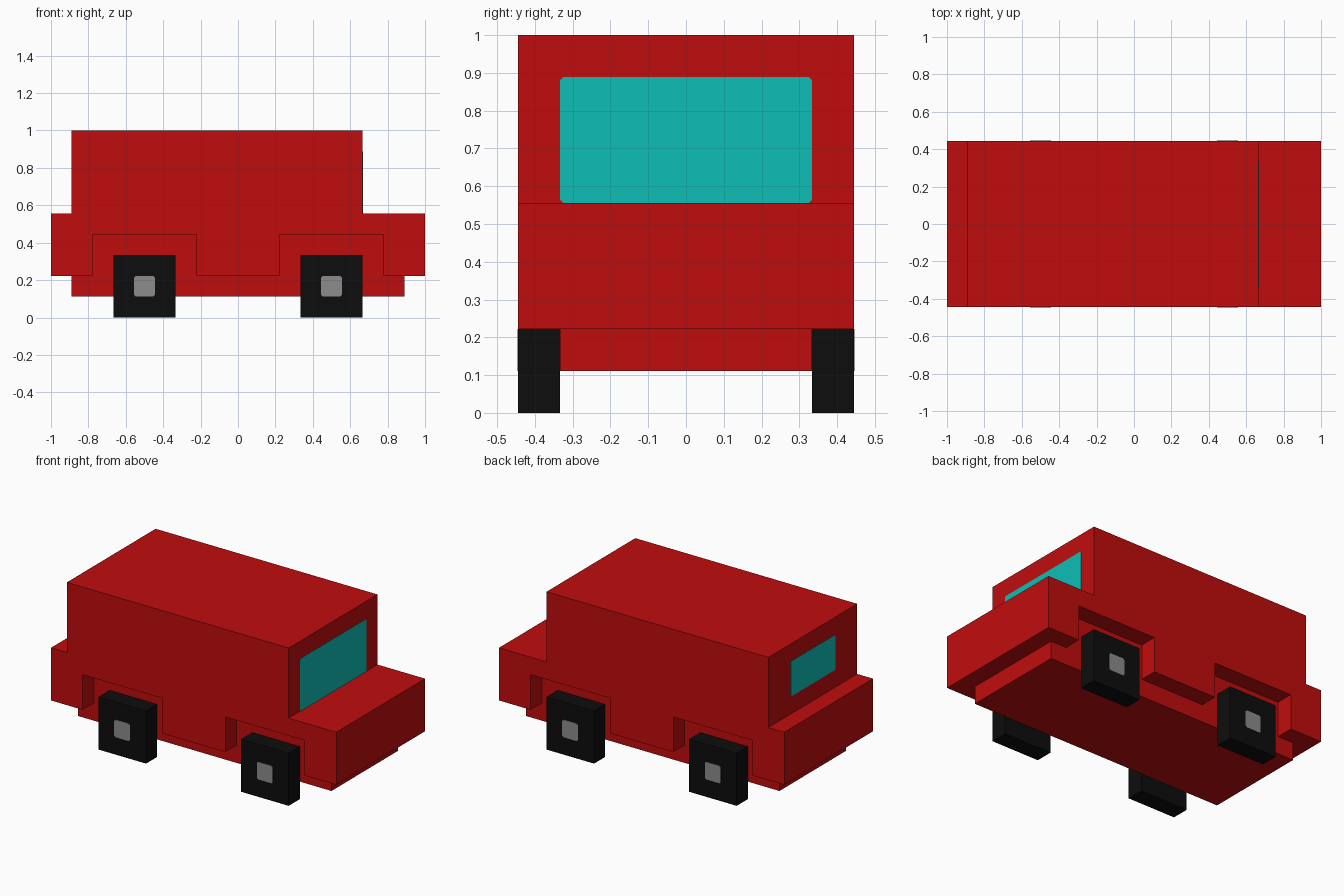
import bpy
import bmesh
from mathutils import Vector

if "Cube" in bpy.data.objects:
    bpy.data.objects.remove(bpy.data.objects["Cube"], do_unlink=True)

U = 1 / 9      # module that every part is sized in
PLATE = 0.002  # how far painted plates stand proud


def material(name, r, g, b):
    m = bpy.data.materials.new(name)
    m.use_nodes = True
    m.diffuse_color = (r, g, b, 1)
    m.node_tree.nodes["Principled BSDF"].inputs["Base Color"].default_value = (r, g, b, 1)
    return m


RED = material("red paint", 0.527, 0.004, 0.004)
BLACK = material("black rubber", 0.004, 0.004, 0.004)
GREY = material("grey hubcap", 0.262, 0.262, 0.262)
GLASS = material("turquoise glass", 0.0044, 0.52, 0.468)


def prism(name, outline, axis, lo, hi, mat):
    """Extrude an outline along 'x' (points are y, z) or 'y' (points are x, z)."""
    def place(p, d):
        return Vector((d, p[0], p[1])) if axis == 'x' else Vector((p[0], d, p[1]))

    bm = bmesh.new()
    face = bm.faces.new([bm.verts.new(place(p, lo)) for p in outline])
    ext = bmesh.ops.extrude_face_region(bm, geom=[face])
    verts = [g for g in ext["geom"] if isinstance(g, bmesh.types.BMVert)]
    bmesh.ops.translate(bm, verts=verts, vec=place((0, 0), hi - lo))
    bmesh.ops.recalc_face_normals(bm, faces=bm.faces)
    mesh = bpy.data.meshes.new(name)
    bm.to_mesh(mesh)
    bm.free()
    mesh.materials.append(mat)
    obj = bpy.data.objects.new(name, mesh)
    bpy.context.collection.objects.link(obj)
    return obj


def rect(a0, a1, z0, z1, c=0.0):
    """Rectangle outline, with corners clipped by c."""
    if c == 0:
        return [(a0, z0), (a1, z0), (a1, z1), (a0, z1)]
    return [(a0 + c, z0), (a1 - c, z0), (a1, z0 + c), (a1, z1 - c),
            (a1 - c, z1), (a0 + c, z1), (a0, z1 - c), (a0, z0 + c)]


# Body side profile in modules: cabin, bonnet, boot ledge and both wheel arches
profile = [(-9, 2), (-7, 2), (-7, 4), (-2, 4), (-2, 2), (2, 2), (2, 4), (7, 4),
           (7, 2), (9, 2), (9, 5), (6, 5), (6, 9), (-8, 9), (-8, 5), (-9, 5)]
prism("body", [(x * U, z * U) for x, z in profile], 'y', -4 * U, 4 * U, RED)

# Narrower chassis, which also closes the inside of the arches
prism("chassis", rect(-8 * U, 8 * U, U, 4.5 * U), 'y', -3 * U, 3 * U, RED)

# Large windscreen and smaller rear window
prism("windscreen", rect(-3 * U, 3 * U, 5 * U, 8 * U, 0.008), 'x',
      6 * U - PLATE, 6 * U + PLATE, GLASS)
prism("rear_window", rect(-2 * U, 2 * U, 6 * U, 8 * U, 0.006), 'x',
      -8 * U - PLATE, -8 * U + PLATE, GLASS)

# Four square wheels with hubcaps on their outer faces
for end, x in (("front", 4.5 * U), ("rear", -4.5 * U)):
    for side, s in (("left", 1), ("right", -1)):
        prism(f"{end}_{side}_wheel", rect(x - 1.5 * U, x + 1.5 * U, 0, 3 * U), 'y',
              s * 3 * U, s * 4 * U, BLACK)
        prism(f"{end}_{side}_hubcap", rect(x - U / 2, x + U / 2, U, 2 * U, 0.01), 'y',
              s * (4 * U - PLATE), s * (4 * U + PLATE), GREY)
